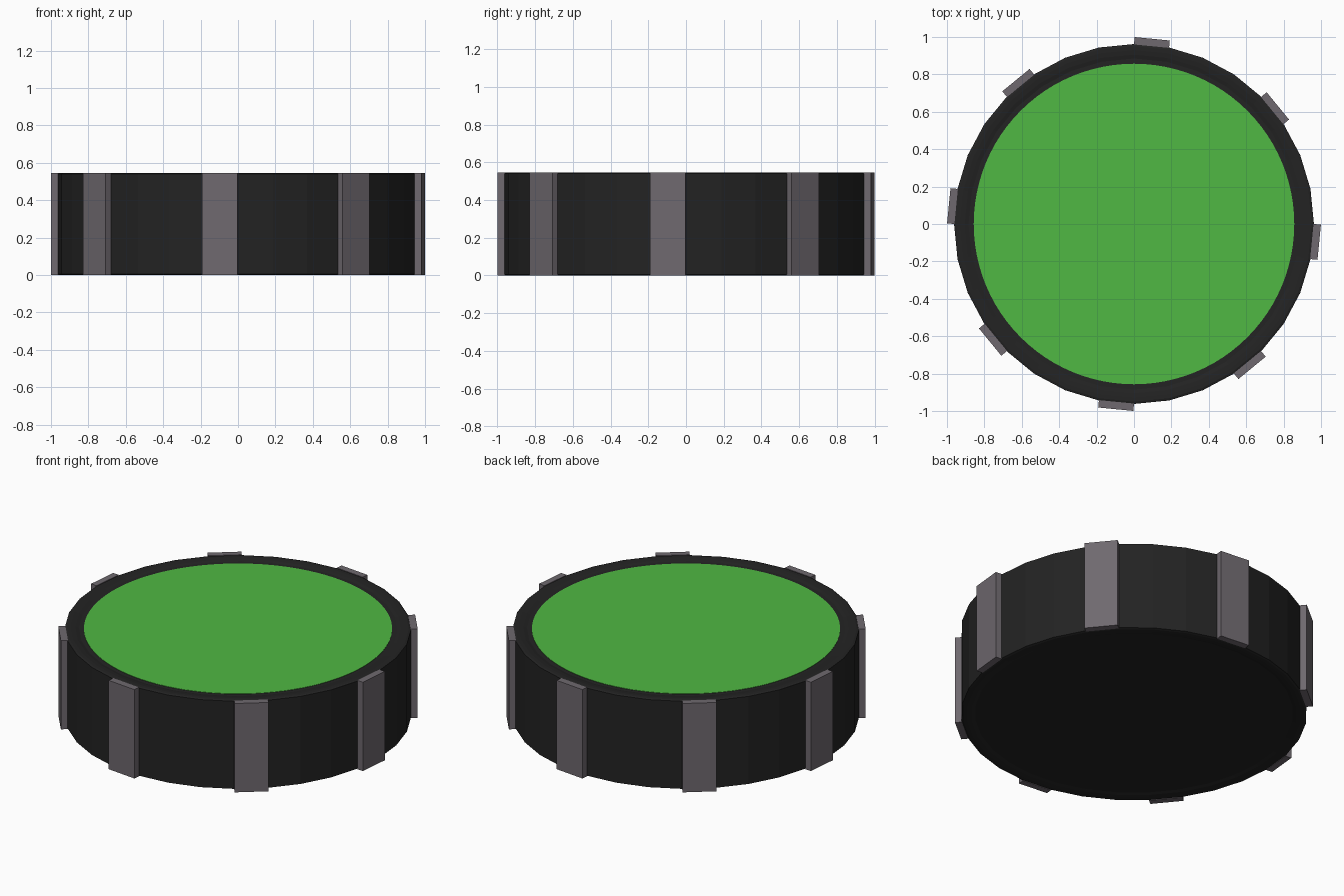
import bpy, math
from mathutils import Matrix

if "Cube" in bpy.data.objects:
    bpy.data.objects.remove(bpy.data.objects["Cube"])

SIDES = 32
R = 0.962      # corner radius of the body
H = 0.545      # total height
STEP = 2 * math.pi / SIDES


def material(name, srgb):
    m = bpy.data.materials.new(name)
    lin = [((c / 255 + 0.055) / 1.055) ** 2.4 for c in srgb]
    m.diffuse_color = (*lin, 1)
    m.use_nodes = True
    m.node_tree.nodes["Principled BSDF"].inputs["Base Color"].default_value = m.diffuse_color
    return m


black = material("black rubber", (35, 35, 35))
grey = material("grey metal", (111, 105, 111))
green = material("green", (80, 184, 67))


def make_object(name, verts, faces, mat):
    mesh = bpy.data.meshes.new(name)
    mesh.from_pydata(verts, [], faces)
    mesh.materials.append(mat)
    ob = bpy.data.objects.new(name, mesh)
    bpy.context.collection.objects.link(ob)
    return ob


def lathe(name, profile, mat, sides):
    """Revolve (radius, z) points; both ends are closed with flat caps."""
    verts, faces = [], []
    for r, z in profile:
        for i in range(sides):
            a = 2 * math.pi * i / sides
            verts.append((r * math.cos(a), r * math.sin(a), z))
    for k in range(len(profile) - 1):
        for i in range(sides):
            j = (i + 1) % sides
            a, b = k * sides, (k + 1) * sides
            faces.append((a + i, a + j, b + j, b + i))
    faces.append(tuple(reversed(range(sides))))
    top = (len(profile) - 1) * sides
    faces.append(tuple(range(top, top + sides)))
    return make_object(name, verts, faces, mat)


# Body with a thin raised rim at top and bottom
body = lathe("puck_body", [
    (0.885, 0.008), (0.905, 0.003), (0.93, 0.0), (0.95, 0.0), (R, 0.004),
    (R, H - 0.004), (0.95, H), (0.93, H), (0.905, H - 0.003), (0.885, H - 0.008),
], black, SIDES)

# Green disc painted on the top
lathe("green_top_disc", [(0.857, H - 0.009), (0.857, H - 0.006)], green, 96)

# Eight grip bars, each lying on every fourth side of the body
half = R * math.sin(STEP / 2)
for n in range(8):
    x0, x1 = 0.93, 0.995
    verts = [(x, y, z) for x in (x0, x1) for y in (-half, half) for z in (0, H)]
    faces = [(0, 1, 3, 2), (4, 6, 7, 5), (0, 4, 5, 1), (2, 3, 7, 6), (0, 2, 6, 4), (1, 5, 7, 3)]
    bar = make_object(f"grip_bar_{n + 1}", verts, faces, grey)
    # trim the inner edge to the side of the body
    for v in bar.data.vertices:
        if v.co.x < 0.95:
            v.co.x = R * math.cos(STEP / 2) - 0.002
    bar.data.transform(Matrix.Rotation(-STEP / 2 + n * math.pi / 4, 4, 'Z'))
